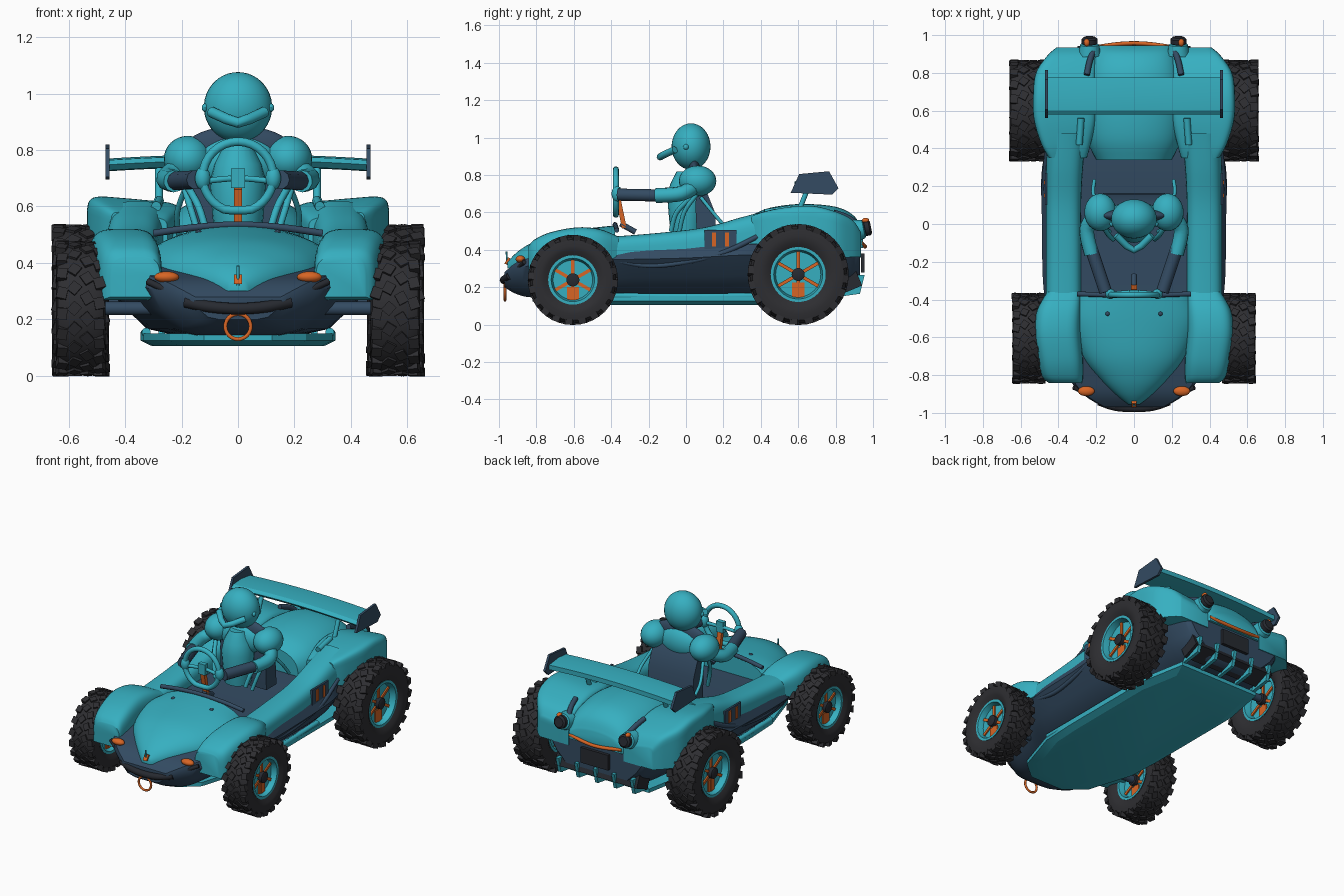
import bpy, bmesh, math, random
from mathutils import Vector, Matrix

if "Cube" in bpy.data.objects:
    bpy.data.objects.remove(bpy.data.objects["Cube"])

random.seed(4)

def colour(name, rgb):
    m = bpy.data.materials.new(name)
    m.diffuse_color = (*rgb, 1)
    m.use_nodes = True
    m.node_tree.nodes["Principled BSDF"].inputs["Base Color"].default_value = m.diffuse_color
    return m

TEAL = colour("teal", (0.037, 0.43, 0.53))
NAVY = colour("navy", (0.033, 0.070, 0.122))
ORANGE = colour("orange", (0.68, 0.13, 0.018))
BLACK = colour("rubber black", (0.027, 0.027, 0.031))
DARK = colour("charcoal", (0.020, 0.023, 0.030))

def finish(bm, name, mat, angle=40):
    bmesh.ops.recalc_face_normals(bm, faces=bm.faces)
    me = bpy.data.meshes.new(name)
    bm.to_mesh(me)
    bm.free()
    me.materials.append(mat)
    ob = bpy.data.objects.new(name, me)
    bpy.context.collection.objects.link(ob)
    bpy.ops.object.select_all(action='DESELECT')
    ob.select_set(True)
    bpy.context.view_layer.objects.active = ob
    bpy.ops.object.shade_smooth_by_angle(angle=math.radians(angle))
    return ob

def skin(bm, rings, caps=True, wrap=False):
    rows = [[bm.verts.new(p) for p in r] for r in rings]
    for a, b in zip(rows, rows[1:] + (rows[:1] if wrap else [])):
        for i in range(len(a)):
            j = (i + 1) % len(a)
            bm.faces.new((a[i], a[j], b[j], b[i]))
    if caps and not wrap:
        bm.faces.new(rows[0])
        bm.faces.new(rows[-1])

def spline(keys, steps):
    """Smooth curve through parameter tuples."""
    out = []
    for i in range(len(keys) - 1):
        p = [keys[max(i - 1, 0)], keys[i], keys[i + 1], keys[min(i + 2, len(keys) - 1)]]
        for s in range(steps):
            t = s / steps
            out.append([0.5 * (2 * b + (c - a) * t + (2 * a - 5 * b + 4 * c - d) * t * t
                        + (3 * b - a - 3 * c + d) * t ** 3) for a, b, c, d in zip(*p)])
    return out + [list(keys[-1])]

def arch_loft(name, mat, keys, px, pz, sides=(1,), n=20, steps=5, lean=0):
    """Keys are y, inner x, outer x, bottom z, top z; lean lifts the outer top edge."""
    for s in sides:
        rings = []
        for y, xi, xo, zb, zt in spline(keys, steps):
            ring = []
            for i in range(n + 1):
                a = math.pi * i / n
                c = math.cos(a)
                x = (xi + xo) / 2 - (xo - xi) / 2 * math.copysign(abs(c) ** px, c)
                h = max(math.sin(a), 0) ** pz
                ring.append((s * x, y, zb + (zt - zb) * h - lean * h * (xo - x) / (xo - xi)))
            rings.append(ring)
        bm = bmesh.new()
        skin(bm, rings)
        finish(bm, name, mat)

def lathe(name, mat, profile, at, n=40, axis=(1, 0, 0), wrap=False):
    """Profile points are (distance along axis, radius)."""
    q = Vector((0, 0, 1)).rotation_difference(Vector(axis))
    rings = [[q @ Vector((r * math.cos(2 * math.pi * k / n), r * math.sin(2 * math.pi * k / n), d))
              + Vector(at) for k in range(n)] for d, r in profile]
    bm = bmesh.new()
    skin(bm, rings, wrap=wrap)
    return finish(bm, name, mat)

def ball(name, mat, at, size, n=24):
    bm = bmesh.new()
    bmesh.ops.create_uvsphere(bm, u_segments=n, v_segments=n * 2 // 3, radius=1,
                              matrix=Matrix.Translation(at) @ Matrix.Diagonal((*size, 1)))
    return finish(bm, name, mat)

def box(name, mat, at, size, tilt=0):
    bm = bmesh.new()
    bmesh.ops.create_cube(bm, size=1, matrix=Matrix.Translation(at) @ Matrix.Rotation(tilt, 4, 'X') @ Matrix.Diagonal((*size, 1)))
    return finish(bm, name, mat, 20)

def tube(name, mat, pts, r, smooth=True, closed=False):
    cu = bpy.data.curves.new(name, 'CURVE')
    cu.dimensions, cu.bevel_depth, cu.bevel_resolution, cu.use_fill_caps = '3D', r, 3, True
    cu.materials.append(mat)
    path = spline(pts, 6) if smooth else pts
    sp = cu.splines.new('POLY')
    sp.points.add(len(path) - 1)
    for p, c in zip(sp.points, path):
        p.co = (*c, 1)
    sp.use_cyclic_u = closed
    ob = bpy.data.objects.new(name, cu)
    bpy.context.collection.objects.link(ob)
    bpy.ops.object.select_all(action='DESELECT')
    ob.select_set(True)
    bpy.context.view_layer.objects.active = ob
    bpy.ops.object.convert(target='MESH')
    bpy.ops.object.shade_smooth_by_angle(angle=math.radians(50))

def ring_pts(at, r, n=32, flat=9):
    return [(at[0] + r * math.cos(2 * math.pi * k / n), at[1], at[2] + max(r * math.sin(2 * math.pi * k / n), -flat)) for k in range(n)]

def prism(name, mat, pts, axis, lo, hi):
    """Extrudes a 2D outline along x (pts are y, z) or along z (pts are x, y)."""
    bm = bmesh.new()
    skin(bm, [[(d, a, b) if axis == 'x' else (a, b, d) for a, b in pts] for d in (lo, hi)])
    return finish(bm, name, mat, 20)

# Lower body: y, half width, bottom z, top z
tub = [(-.97, .16, .20, .28), (-.91, .26, .165, .33), (-.82, .34, .145, .36), (-.6, .40, .14, .40),
       (-.38, .475, .14, .40), (0, .487, .14, .41), (.3, .487, .14, .43), (.5, .43, .14, .43),
       (.75, .42, .16, .43), (.88, .38, .18, .43), (.93, .34, .22, .42)]
half = [(.42, 0), (.66, .1), (.85, .42), (1, .8), (.95, 1)]
rings = []
for y, w, zb, zt in spline(tub, 4):
    right = [(w * a, y, zb + (zt - zb) * b) for a, b in half]
    rings.append(right + [(-x, yy, z) for x, yy, z in reversed(right)])
bm = bmesh.new()
skin(bm, rings)
finish(bm, "lower_body", NAVY)

# Teal bodywork
arch_loft("hood", TEAL, [(-.955, -.03, .03, .30, .335), (-.9, -.1, .1, .315, .39), (-.82, -.18, .18, .33, .44),
          (-.7, -.275, .275, .34, .485), (-.52, -.335, .335, .37, .515), (-.38, -.31, .31, .38, .53)], 1, .75, n=28)
arch_loft("front_fender", TEAL, [(-.842, .275, .45, .28, .42), (-.81, .27, .485, .27, .455), (-.72, .27, .51, .27, .495),
          (-.58, .28, .53, .28, .52), (-.46, .28, .515, .32, .51), (-.36, .28, .46, .37, .47)], .5, .36, (1, -1))
arch_loft("side_pod", TEAL, [(-.4, .28, .465, .37, .47), (-.15, .28, .465, .38, .49), (.1, .28, .465, .40, .52),
          (.3, .27, .465, .43, .575), (.48, .25, .46, .44, .62)], .7, .5, (1, -1))
arch_loft("rear_fender", TEAL, [(.35, .25, .45, .44, .585), (.42, .23, .49, .42, .61), (.55, .2, .53, .40, .635),
          (.68, .2, .535, .38, .64), (.8, .2, .52, .36, .61), (.89, .2, .46, .36, .565), (.935, .2, .41, .36, .50)],
          .28, .16, (1, -1), lean=.03)
arch_loft("rear_deck", TEAL, [(.34, -.2, .2, .41, .58), (.45, -.25, .25, .41, .625), (.62, -.27, .27, .41, .645),
          (.8, -.25, .25, .41, .63), (.9, -.22, .22, .41, .58), (.945, -.19, .19, .41, .50)], 1, .6, n=28)

# Underside: floor, sill rails, diffuser and its fins
side = [(.12, -.82), (.24, -.72), (.335, -.42), (.345, -.2), (.345, .5), (.29, .80)]
outline = side + [(-x, y) for x, y in reversed(side)]
bm = bmesh.new()
skin(bm, [[(x * k, y * k, z) for x, y in outline] for k, z in ((.88, .105), (1, .125), (1, .15))])
finish(bm, "floor_plate", TEAL, 20)
box("diffuser", DARK, (0, .87, .225), (.60, .12, .085), .4)
for i in range(5):
    x = (i - 2) * .135
    prism("diffuser_fin", TEAL, [(.79, .145), (.93, .165), (.955, .265), (.85, .265)], 'x', x - .011, x + .011)
for s in (1, -1):
    tube("sill_rail", TEAL, [(s * .325, -.42, .155), (s * .33, 0, .15), (s * .325, .36, .155)], .016)
    tube("side_pipe", NAVY, [(s * .455, -.38, .345), (s * .455, -.2, .315), (s * .465, 0, .335),
                             (s * .475, .2, .385), (s * .46, .38, .47)], .014)
    # Side panel with accent bars
    box("side_panel", NAVY, (s * .466, .185, .455), (.012, .17, .10))
    for dy in (-.035, .035):
        box("panel_accent", ORANGE, (s * .473, .185 + dy, .455), (.008, .022, .075))

# Nose details
tube("front_bumper", DARK, [(-.185, -.94, .262), (-.1, -.968, .245), (0, -.975, .238), (.1, -.968, .245), (.185, -.94, .262)], .021)
tube("tow_ring", ORANGE, ring_pts((0, -.968, .175), .045), .007, False, True)
prism("nose_badge", ORANGE, [(-.972, .325), (-.955, .325), (-.935, .352), (-.95, .36)], 'x', -.014, .014)
tube("nose_pin", TEAL, [(0, -.955, .32), (0, -.96, .39)], .005, False)
for s in (1, -1):
    ball("headlight", ORANGE, (s * .253, -.885, .35), (.044, .026, .02))
    tube("nose_slash", DARK, [(s * .235, -.905, .295), (s * .32, -.865, .335)], .012, False)
    ball("hood_pin", NAVY, (s * .14, -.475, .51), (.012, .012, .008), 10)

# Cockpit rim and steering
tube("cowl_rim", NAVY, [(-.3, -.37, .505), (-.16, -.375, .525), (0, -.38, .535), (.16, -.375, .525), (.3, -.37, .505)], .013)
tube("steering_wheel", TEAL, ring_pts((0, -.375, .705), .125, flat=.118), .016, False, True)
tube("steering_spoke", TEAL, [(-.12, -.37, .69), (0, -.36, .70), (.12, -.37, .69)], .011)
box("steering_hub", TEAL, (0, -.365, .70), (.05, .03, .07))
box("steering_column", ORANGE, (0, -.345, .59), (.03, .025, .15), .2)
tube("column_base", NAVY, [(0, -.35, .54), (0, -.27, .495)], .016, False)

# Seat and driver
prism("seat_back", NAVY, [(.06, .44), (.165, .44), (.155, .60), (.115, .70), (.095, .735), (.06, .735), (.05, .64)], 'x', -.165, .165)
ball("shoulder_yoke", NAVY, (0, .045, .81), (.185, .035, .075))
ball("upper_back", TEAL, (0, .045, .755), (.15, .072, .10))
lathe("torso", TEAL, [(0, .08), (.08, .09), (.2, .10), (.27, .085), (.34, .05)], (0, 0, .48), 20, (0, 0, 1))
ball("helmet", TEAL, (0, .027, .952), (.121, .104, .124), 32)
tube("helmet_peak", TEAL, [(-.095, -.06, .935), (-.04, -.115, .91), (0, -.138, .897), (.04, -.115, .91), (.095, -.06, .935)], .019, False)
for s in (1, -1):
    ball("helmet_bolt", TEAL, (s * .117, .0, .95), (.012, .015, .015), 10)
    ball("shoulder", TEAL, (s * .178, .062, .768), (.085, .10, .082))
    tube("upper_arm", TEAL, [(s * .20, .05, .74), (s * .25, -.03, .70), (s * .225, -.16, .69)], .04)
    tube("forearm", NAVY, [(s * .23, -.12, .69), (s * .15, -.36, .695)], .034, False)
    ball("hand", TEAL, (s * .125, -.37, .70), (.028, .028, .042), 14)
    tube("harness_tube", TEAL, [(s * .19, .04, .69), (s * .14, -.05, .60), (s * .11, -.08, .50)], .013)
    tube("side_bar", TEAL, [(s * .20, .06, .70), (s * .17, -.01, .60), (s * .13, -.04, .47)], .012)
    tube("seat_bar", TEAL, [(s * .21, .23, .50), (s * .215, .16, .58), (s * .18, .08, .68)], .010)

# Rear wing
rings = []
for k in range(17):
    x = -.455 + .91 * k / 16
    z = .785 - .015 * (x / .455) ** 2
    rings.append([(x, y, z + dz) for y, dz in
                  ((.58, -.022), (.60, -.006), (.68, .0), (.775, -.012), (.775, -.042), (.68, -.045), (.60, -.042))])
bm = bmesh.new()
skin(bm, rings)
finish(bm, "wing", TEAL, 30)
for s in (1, -1):
    prism("wing_endplate", NAVY, [(.56, .705), (.605, .805), (.765, .82), (.815, .73), (.78, .695)], 'x', s * .455, s * .47)
    tube("wing_strut", TEAL, [(s * .28, .60, .60), (s * .28, .66, .75)], .014, False)
    tube("deck_fin", TEAL, [(s * .28, .56, .62), (s * .29, .42, .60)], .018, False)

# Tail lights, accent strip and rear plate
for s in (1, -1):
    lathe("tail_light_base", TEAL, [(0, .06), (.055, .05), (.065, .03)], (s * .235, .895, .50), 20, (0, .95, .2))
    lathe("tail_light", DARK, [(0, .03), (.012, .042), (.035, .042), (.045, .03)], (s * .235, .945, .512), 20, (0, .95, .2))
    ball("tail_marker", ORANGE, (s * .25, .96, .557), (.016, .02, .014), 12)
    tube("deck_seam", NAVY, [(s * .25, .79, .60), (s * .235, .86, .575), (s * .215, .92, .535)], .016)
tube("rear_strip", ORANGE, [(-.19, .938, .435), (-.09, .952, .423), (0, .957, .418), (.09, .952, .423), (.19, .938, .435)], .011)
box("rear_plate", DARK, (0, .945, .33), (.2, .02, .10))

# Wheels: x centre, y, radius, half width, rim radius
for name, wx, wy, R, hw, rim in (("front", .557, -.605, .239, .087, .128), ("rear", .558, .60, .268, .101, .143)):
    tube(name + "_axle", NAVY, [(-wx, wy, R), (wx, wy, R)], .025, False)
    for s in (1, -1):
        at = Vector((s * wx, wy, R))
        b = R - .008
        lathe(name + "_tyre", BLACK, [(-hw * .75, rim), (-hw * .95, rim + .03), (-hw, b - .05), (-hw * .93, b - .015), (-hw * .6, b),
              (hw * .6, b), (hw * .93, b - .015), (hw, b - .05), (hw * .95, rim + .03), (hw * .75, rim)], at, 48, wrap=True)
        # Tread blocks in staggered rows
        bm = bmesh.new()
        for row in (-.76, -.26, .26, .76):
            edge = abs(row) > .5
            for k in range(20):
                a = 2 * math.pi * (k + (.5 if row > 0 else 0) + (.25 if edge else 0)) / 20
                m = (Matrix.Translation(at) @ Matrix.Rotation(a, 4, 'X')
                     @ Matrix.Translation((row * hw, 0, b - (.006 if edge else 0)))
                     @ Matrix.Rotation(math.copysign(.2 if edge else .6, row) + random.uniform(-.15, .15), 4, 'Z')
                     @ Matrix.Diagonal((hw * .42, R * .17, .03 if edge else .016, 1)))
                bmesh.ops.create_cube(bm, size=1, matrix=m)
        finish(bm, name + "_tread", BLACK, 20)
        # Rim, disc, spokes, brake block and hub cap
        lathe(name + "_rim", TEAL, [(-hw * .8, rim + .004), (hw * .8, rim + .004), (hw * .8, rim - .012), (hw * .3, rim - .025),
              (-hw * .3, rim - .025), (-hw * .8, rim - .012)], at, 40, wrap=True)
        lathe(name + "_disc", TEAL, [(-hw * .4, rim - .02), (hw * .4, rim - .02)], at, 32)
        for k in range(6):
            a = math.pi / 3 * k
            d = Vector((0, math.sin(a), math.cos(a)))
            box(name + "_spoke", ORANGE, at + d * rim * .52, (hw * .98, .018, rim * .82), -a)
        box(name + "_brake_block", ORANGE, at + Vector((0, 0, -rim * .58)), (hw * .95, .065, rim * .58))
        lathe(name + "_hub", DARK, [(-hw * .75, .025), (-hw * .7, .035), (hw * .7, .035), (hw * .75, .025)], at, 20)
